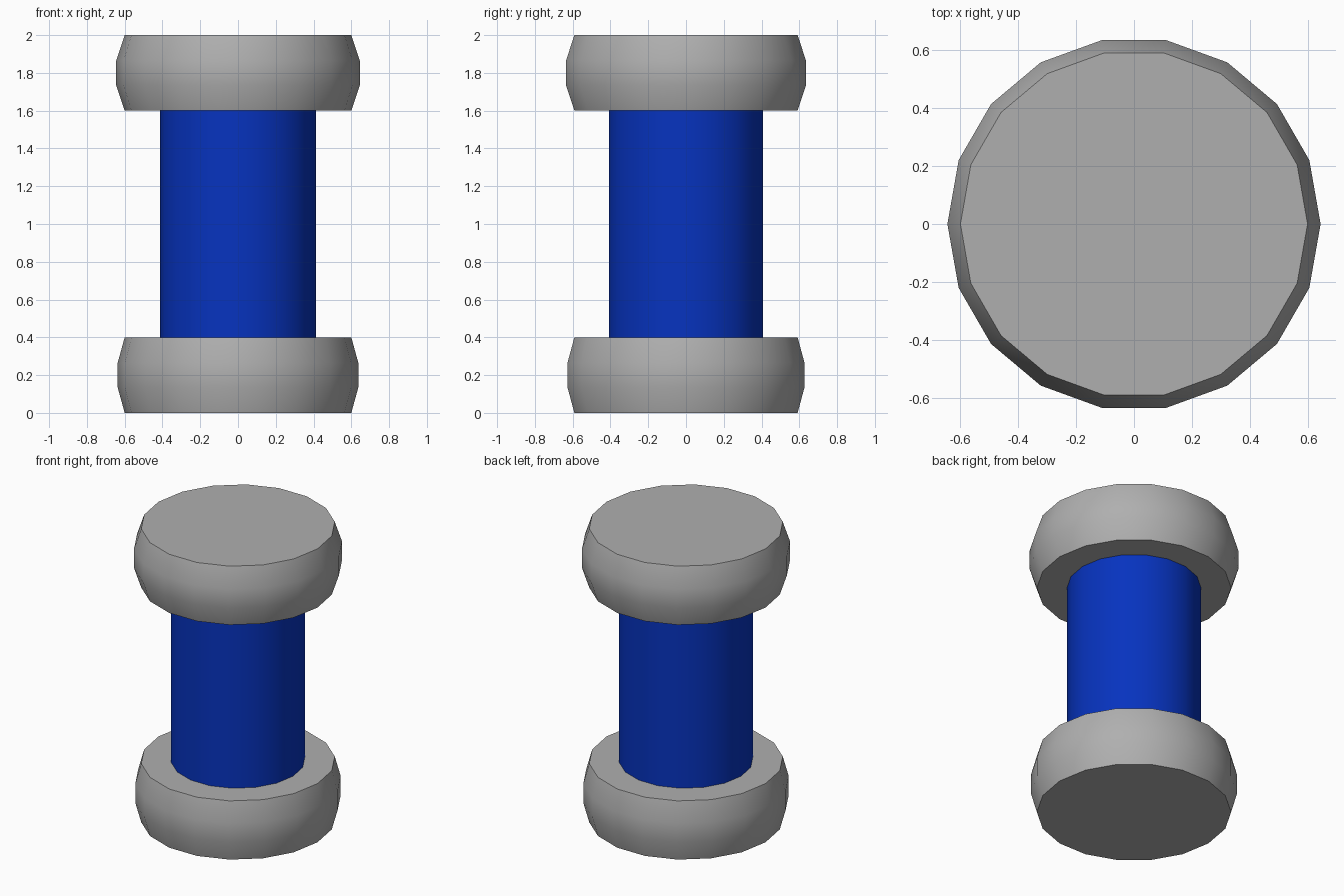
import bpy, bmesh
from math import cos, sin, tau, radians

if "Cube" in bpy.data.objects:
    bpy.data.objects.remove(bpy.data.objects["Cube"])

SIDES = 18


def material(name, color):
    mat = bpy.data.materials.new(name)
    mat.diffuse_color = color
    mat.use_nodes = True
    mat.node_tree.nodes["Principled BSDF"].inputs["Base Color"].default_value = mat.diffuse_color
    return mat


def lathe(name, profile, mat):
    """Closed solid from (radius, z) rings, listed bottom to top."""
    bm = bmesh.new()
    rings = [[bm.verts.new((r * cos(tau * i / SIDES), r * sin(tau * i / SIDES), z))
              for i in range(SIDES)] for r, z in profile]
    for low, high in zip(rings, rings[1:]):
        for i in range(SIDES):
            j = (i + 1) % SIDES
            bm.faces.new((low[i], low[j], high[j], high[i]))
    bm.faces.new(rings[0][::-1])
    bm.faces.new(rings[-1])
    mesh = bpy.data.meshes.new(name)
    bm.to_mesh(mesh)
    bm.free()
    mesh.materials.append(mat)
    obj = bpy.data.objects.new(name, mesh)
    bpy.context.collection.objects.link(obj)
    # smooth sides, crisp rims
    bpy.ops.object.select_all(action='DESELECT')
    obj.select_set(True)
    bpy.context.view_layer.objects.active = obj
    bpy.ops.object.shade_smooth_by_angle(angle=radians(40))
    return obj


grey = material("dark_grey", (0.43, 0.43, 0.43, 1))
blue = material("blue", (0.002, 0.033, 0.52, 1))

# bulging end weights
for name, z, bulge in (("lower_weight", 0.0, 0.637), ("upper_weight", 1.6, 0.645)):
    lathe(name, [(0.6, z), (bulge, z + 0.135), (bulge, z + 0.265), (0.6, z + 0.4)], grey)

# handle between the weights
lathe("handle", [(0.414, 0.4), (0.414, 1.6)], blue)
